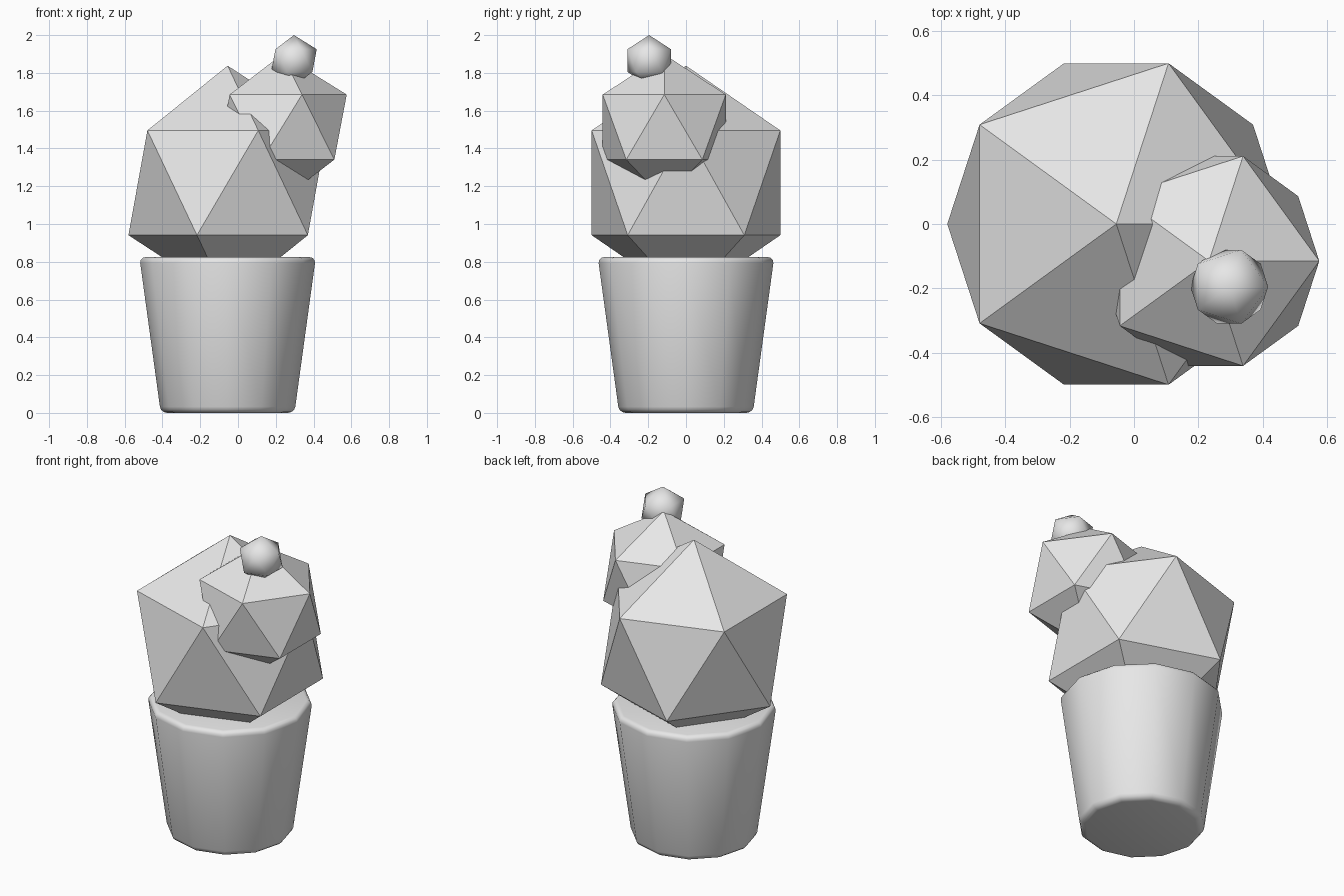
import bpy

# Remove the default cube
cube = bpy.data.objects.get("Cube")
if cube:
    bpy.data.objects.remove(cube, do_unlink=True)

# Single plain material
GREY = (0.8, 0.8, 0.8, 1.0)
grey = bpy.data.materials.new("light grey")
grey.use_nodes = True
grey.diffuse_color = GREY
grey.node_tree.nodes["Principled BSDF"].inputs["Base Color"].default_value = GREY


def finish(name, smooth):
    """Name the active object, give it the material and set its shading."""
    obj = bpy.context.object
    obj.name = obj.data.name = name
    obj.data.materials.append(grey)
    for face in obj.data.polygons:
        face.use_smooth = smooth
    return obj


def faceted_ball(name, centre, radius, height, smooth=False):
    """Twenty-sided ball with separate horizontal and vertical radius."""
    bpy.ops.mesh.primitive_ico_sphere_add(subdivisions=1, radius=1, location=centre)
    obj = finish(name, smooth)
    obj.scale = (radius, radius, height)
    return obj


# Tapered twelve-sided pot with rounded rims
POT_HEIGHT = 0.825
bpy.ops.mesh.primitive_cone_add(vertices=12, radius1=0.354, radius2=0.467,
                                depth=POT_HEIGHT,
                                location=(-0.055, 0, POT_HEIGHT / 2))
pot = finish("pot", True)
bevel = pot.modifiers.new("rounded rims", 'BEVEL')
bevel.width = 0.033
bevel.segments = 3
bevel.limit_method = 'ANGLE'
bevel.angle_limit = 0.8

# Cactus body, side shoot and flower bud
faceted_ball("cactus_body", (-0.055, 0, 1.218), 0.587, 0.62)
faceted_ball("cactus_shoot", (0.233, -0.115, 1.513), 0.383, 0.385)
faceted_ball("flower_bud", (0.296, -0.195, 1.865), 0.135, 0.135, smooth=True)
